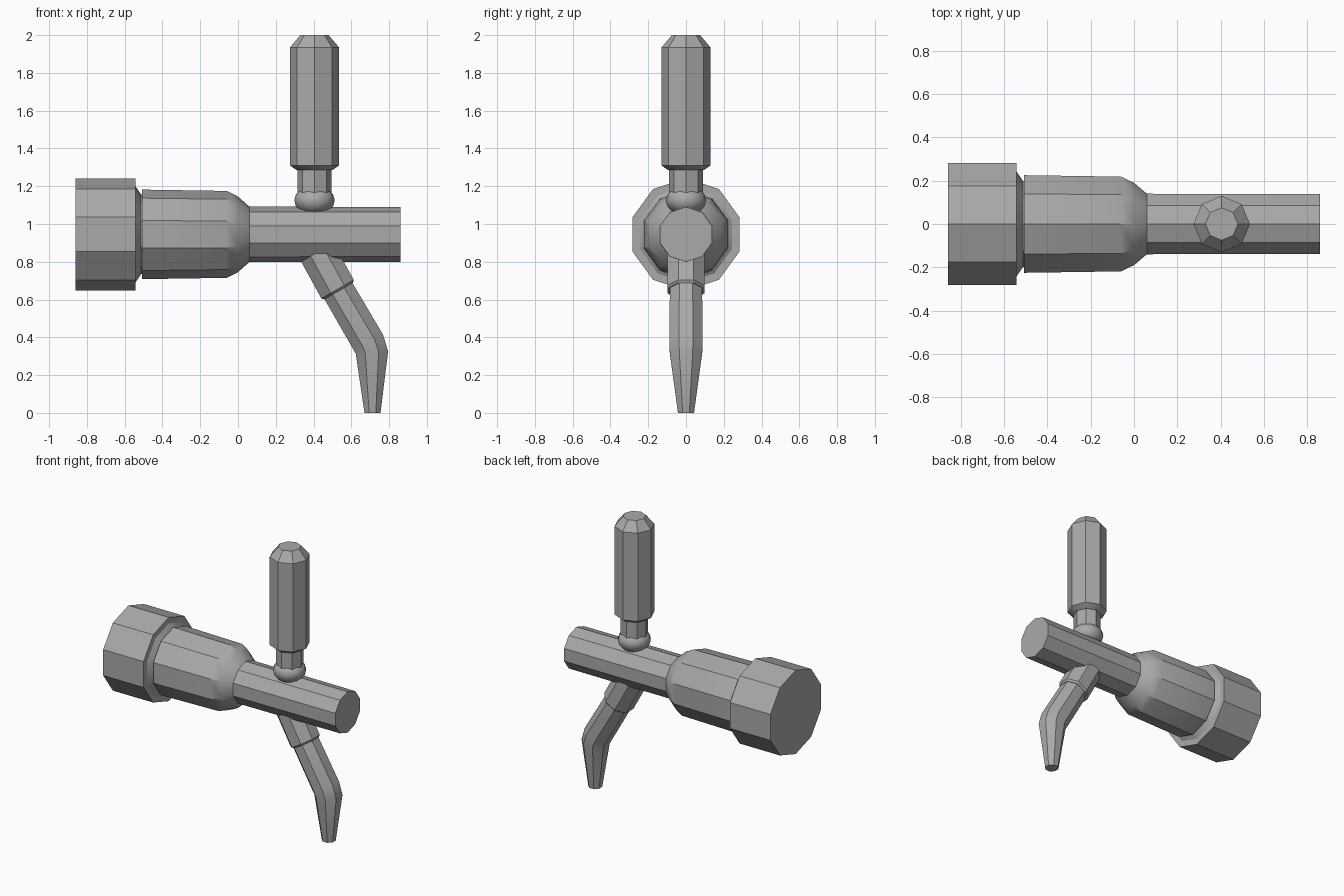
import bpy, bmesh, math
from mathutils import Vector

if "Cube" in bpy.data.objects:
    bpy.data.objects.remove(bpy.data.objects["Cube"])

GREY = (0.4, 0.4, 0.4)
metal = bpy.data.materials.new("grey_metal")
metal.use_nodes = True
metal.diffuse_color = (*GREY, 1)
metal.node_tree.nodes["Principled BSDF"].inputs["Base Color"].default_value = (*GREY, 1)

AXIS_Z = 0.945
HANDLE_X = 0.405


def finish(obj, angle=30):
    obj.data.materials.append(metal)
    bpy.ops.object.select_all(action='DESELECT')
    obj.select_set(True)
    bpy.context.view_layer.objects.active = obj
    bpy.ops.object.shade_smooth_by_angle(angle=math.radians(angle))


def loft(name, rings, sides, turn=0.0):
    """Skin polygon rings (x, z, radius, tilt); tilt turns the axis from +z towards +x."""
    bm = bmesh.new()
    loops = []
    for x, z, radius, tilt in rings:
        t = math.radians(tilt)
        across = Vector((math.cos(t), 0, -math.sin(t)))
        depth = Vector((0, 1, 0))
        loop = []
        for i in range(sides):
            a = 2 * math.pi * (i + turn) / sides
            offset = across * math.cos(a) + depth * math.sin(a)
            loop.append(bm.verts.new(Vector((x, 0, z)) + offset * radius))
        loops.append(loop)
    for low, high in zip(loops, loops[1:]):
        for i in range(sides):
            j = (i + 1) % sides
            bm.faces.new((low[i], low[j], high[j], high[i]))
    bm.faces.new(loops[0][::-1])
    bm.faces.new(loops[-1])
    bmesh.ops.recalc_face_normals(bm, faces=bm.faces)
    mesh = bpy.data.meshes.new(name)
    bm.to_mesh(mesh)
    bm.free()
    obj = bpy.data.objects.new(name, mesh)
    bpy.context.collection.objects.link(obj)
    finish(obj)
    return obj


def along_x(profile):
    return [(x, AXIS_Z, r, 90) for x, r in profile]


def along_z(profile):
    return [(HANDLE_X, z, r, 0) for z, r in profile]


# Ten-sided coupling nut with a chamfered inner shoulder
loft("coupling_nut", along_x([(-0.86, 0.297), (-0.543, 0.297),
                              (-0.543, 0.255), (-0.513, 0.21), (-0.48, 0.21)]), 10)

# Shank narrowing into the straight barrel
loft("barrel", along_x([(-0.507, 0.237), (-0.06, 0.23), (0.0, 0.2),
                        (0.06, 0.147), (0.86, 0.145)]), 10)

# Pivot ball on top of the barrel
bpy.ops.mesh.primitive_uv_sphere_add(segments=16, ring_count=8, radius=0.107,
                                     location=(HANDLE_X, 0, 1.125))
ball = bpy.context.object
ball.name = "pivot_ball"
ball.scale.z = 0.75
finish(ball)

# Lever neck and eight-sided grip
loft("lever_neck", along_z([(1.12, 0.09), (1.3, 0.09)]), 8)
loft("lever_grip", along_z([(1.285, 0.095), (1.31, 0.13),
                            (1.935, 0.13), (2.0, 0.075)]), 8)

# Spout collar, then the bent and tapered spout
loft("spout_collar", [(0.42, 0.85, 0.107, 150), (0.527, 0.655, 0.107, 150),
                      (0.533, 0.645, 0.095, 150)], 8, 0.5)
loft("spout", [(0.5, 0.7, 0.092, 150), (0.692, 0.37, 0.095, 150),
               (0.709, 0.32, 0.093, 176), (0.712, 0.0, 0.046, 180)], 8, 0.5)
